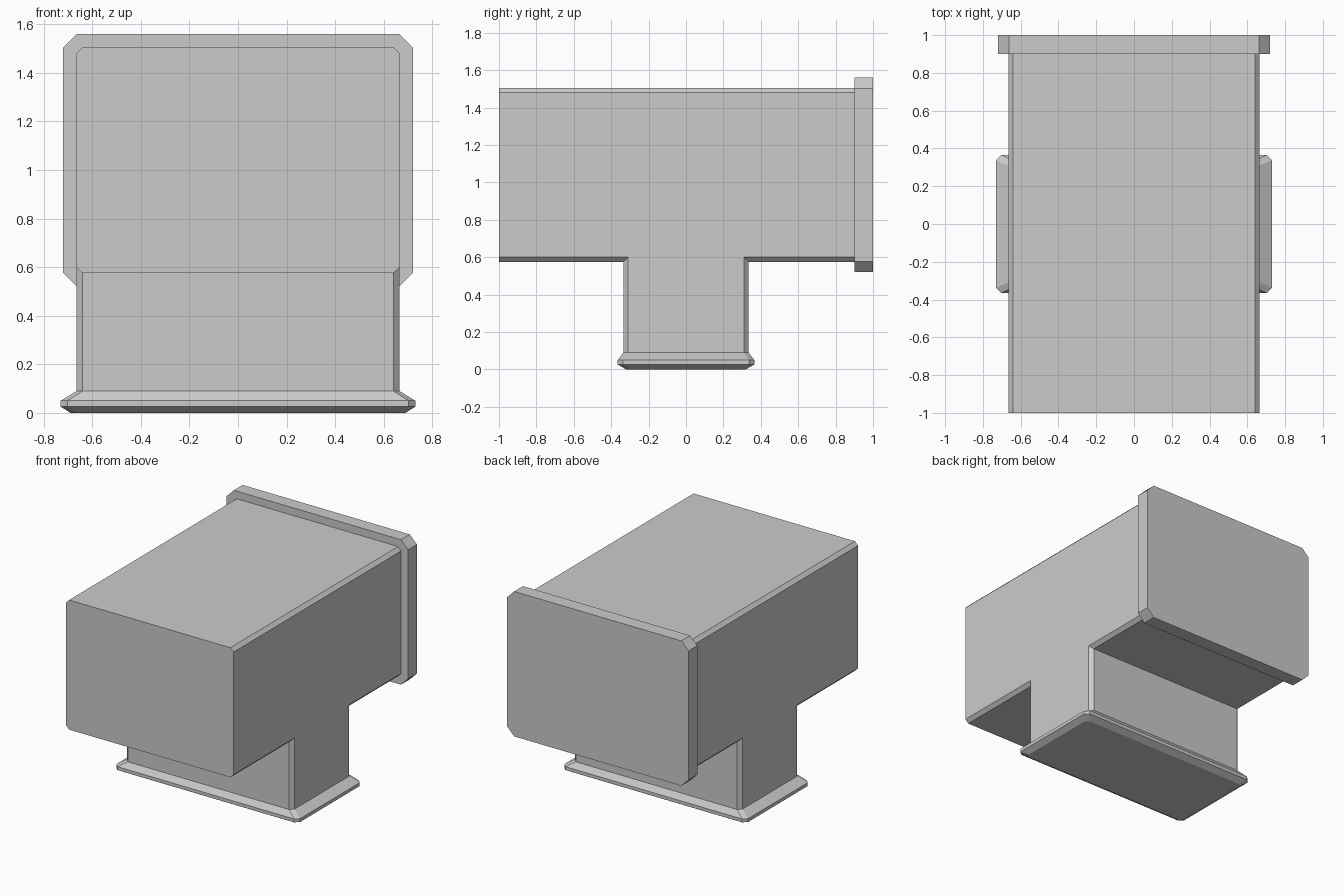
import bpy
import bmesh

cube = bpy.data.objects.get("Cube")
if cube:
    bpy.data.objects.remove(cube, do_unlink=True)

# Single plain grey material
GREY = (0.6, 0.6, 0.6, 1.0)
grey = bpy.data.materials.new("plain grey")
grey.use_nodes = True
grey.diffuse_color = GREY
grey.node_tree.nodes["Principled BSDF"].inputs["Base Color"].default_value = GREY


def chamfered(a, b, c):
    """Corner points of a rectangle with half sizes a, b and corner cut c."""
    return [(a, c - b), (a, b - c), (a - c, b), (c - a, b),
            (-a, b - c), (-a, c - b), (c - a, -b), (a - c, -b)]


def loft(name, sections, place):
    """Skin chamfered sections (half a, half b, cut, position) and cap the ends."""
    bm = bmesh.new()
    rings = [[bm.verts.new(place(u, v, t)) for u, v in chamfered(a, b, c)]
             for a, b, c, t in sections]
    for low, high in zip(rings, rings[1:]):
        for i in range(len(low)):
            j = (i + 1) % len(low)
            bm.faces.new((low[i], low[j], high[j], high[i]))
    bm.faces.new(rings[0])
    bm.faces.new(rings[-1])
    bmesh.ops.recalc_face_normals(bm, faces=bm.faces)
    mesh = bpy.data.meshes.new(name)
    bm.to_mesh(mesh)
    bm.free()
    mesh.materials.append(grey)
    obj = bpy.data.objects.new(name, mesh)
    bpy.context.collection.objects.link(obj)
    return obj


BODY_Z = 1.04


def along_depth(u, v, t):
    return (u, t, BODY_Z + v)


def along_height(u, v, t):
    return (u, v, t)


# Horizontal box body and the wider plate closing its back end
loft("body", [(0.665, 0.465, 0.025, -1.0), (0.665, 0.465, 0.025, 0.9)], along_depth)
loft("back_flange", [(0.72, 0.52, 0.057, 0.9), (0.72, 0.52, 0.057, 1.0)], along_depth)

# Upright stem, flush with the body sides, running down into the flared foot
loft("stem", [(0.665, 0.335, 0.025, 0.09), (0.665, 0.335, 0.025, 0.6)], along_height)
loft("foot", [(0.69, 0.32, 0.025, 0.0), (0.73, 0.365, 0.028, 0.026),
              (0.73, 0.365, 0.028, 0.05), (0.665, 0.335, 0.025, 0.09)], along_height)
